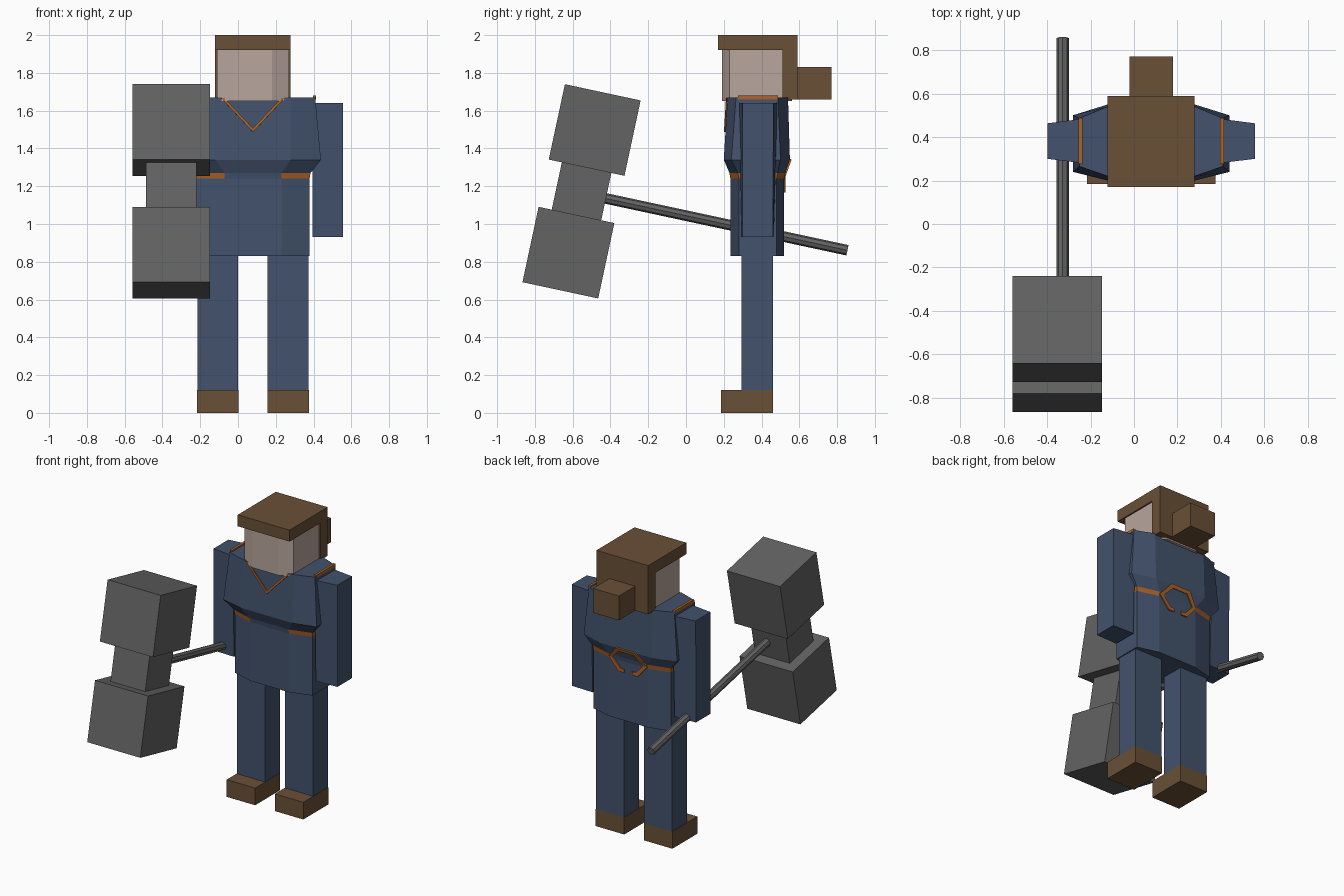
import bpy, bmesh, math
from mathutils import Matrix, Vector

cube = bpy.data.objects.get("Cube")
if cube:
    bpy.data.objects.remove(cube, do_unlink=True)

CX = 0.079  # body centre line


def material(name, rgb):
    m = bpy.data.materials.new(name)
    m.use_nodes = True
    m.diffuse_color = (*rgb, 1)
    m.node_tree.nodes["Principled BSDF"].inputs["Base Color"].default_value = (*rgb, 1)
    return m


BLUE = material("navy cloth", (0.054, 0.084, 0.15))
BROWN = material("brown", (0.144, 0.08, 0.037))
SKIN = material("skin", (0.48, 0.38, 0.34))
ORANGE = material("orange trim", (0.42, 0.125, 0.022))
GREY = material("grey metal", (0.125, 0.125, 0.125))


def finish(name, bm, *mats):
    bmesh.ops.recalc_face_normals(bm, faces=bm.faces)
    mesh = bpy.data.meshes.new(name)
    bm.to_mesh(mesh)
    bm.free()
    obj = bpy.data.objects.new(name, mesh)
    bpy.context.collection.objects.link(obj)
    for m in mats:
        mesh.materials.append(m)
    return obj


def box(name, mat, x, y, z):
    """Box from (min, max) pairs."""
    bm = bmesh.new()
    bmesh.ops.create_cube(bm, size=1)
    for v in bm.verts:
        v.co = Vector([(r[0] + r[1]) / 2 + c * (r[1] - r[0])
                       for c, r in zip(v.co, (x, y, z))])
    return finish(name, bm, mat)


def loft(name, rings, *mats):
    """Closed skin through rings of equal length."""
    bm = bmesh.new()
    rows = [[bm.verts.new(p) for p in ring] for ring in rings]
    for a, b in zip(rows, rows[1:]):
        for i in range(len(a)):
            j = (i + 1) % len(a)
            bm.faces.new((a[i], a[j], b[j], b[i]))
    bm.faces.new(rows[0])
    bm.faces.new(rows[-1])
    return finish(name, bm, *mats)


def octagon(z, half, flat, front, back, side_front, side_back):
    right = [(-flat, front), (-half, side_front), (-half, side_back), (-flat, back)]
    pts = right + [(-x, y) for x, y in reversed(right)]
    return [(CX + x, y, z) for x, y in pts]


def trim(name, outer, inner, depth):
    """Thin painted strip between two lines of (x, z) laid on a surface."""
    bm = bmesh.new()
    a, b = [[bm.verts.new((CX + x, depth(z), z)) for x, z in line]
            for line in (outer, inner)]
    for i in range(len(a) - 1):
        bm.faces.new((a[i], a[i + 1], b[i + 1], b[i]))
    obj = finish(name, bm, ORANGE)
    mod = obj.modifiers.new("thickness", "SOLIDIFY")
    mod.thickness = 0.008
    mod.offset = 0


# Tunic with flared chest and a waist band
torso = loft("tunic", [
    octagon(0.83, 0.30, 0.15, 0.235, 0.52, 0.28, 0.48),
    octagon(1.24, 0.30, 0.15, 0.235, 0.52, 0.28, 0.48),
    octagon(1.27, 0.305, 0.15, 0.23, 0.525, 0.275, 0.485),
    octagon(1.34, 0.36, 0.20, 0.20, 0.55, 0.24, 0.50),
    octagon(1.67, 0.33, 0.20, 0.22, 0.54, 0.265, 0.487),
], BLUE, ORANGE)
for face in torso.data.polygons:
    if 1.24 < face.center.z < 1.27 and abs(face.center.x - CX) > 0.1:
        face.material_index = 1

# Neckline and back buckle
trim("neckline",
     [(-0.17, 1.668), (0, 1.487), (0.17, 1.668)],
     [(-0.152, 1.668), (0, 1.507), (0.152, 1.668)],
     lambda z: 0.196 + (z - 1.34) * 0.06)


def hexagon(w, h, gap):
    half = [(-gap, -h), (-w / 2, -h), (-w, 0), (-w / 2, h)]
    return [(x, 1.255 + z) for x, z in half + [(-x, z) for x, z in reversed(half)]]


trim("back_buckle", hexagon(0.15, 0.088, 0.03), hexagon(0.118, 0.064, 0.03),
     lambda z: 0.524 + max(0, z - 1.255) * 0.36)

# Arms, legs, shoes and shoulder trims
for side, s in (("right", -1), ("left", 1)):
    def span(a, b):
        return sorted((CX + s * a, CX + s * b))

    ix, ox = CX + s * 0.316, CX + s * 0.478
    loft(side + "_arm", [
        [(ix, 0.295, 0.93), (ox, 0.30, 0.93), (ox, 0.46, 0.93), (ix, 0.465, 0.93)],
        [(ix, 0.28, 1.64), (ox, 0.30, 1.64), (ox, 0.463, 1.64), (ix, 0.484, 1.64)],
    ], BLUE)
    box(side + "_leg", BLUE, span(0.078, 0.293), (0.295, 0.46), (0.12, 0.84))
    box(side + "_shoe", BROWN, span(0.076, 0.296), (0.185, 0.46), (0, 0.12))
    box(side + "_shoulder_trim", ORANGE, span(0.317, 0.334), (0.275, 0.487), (1.66, 1.68))

# Head with angled front corners
head = [(-0.19, 0.51), (-0.19, 0.23), (-0.10, 0.19), (0.10, 0.19), (0.19, 0.23),
        (0.19, 0.51), (0.12, 0.56), (-0.12, 0.56)]
loft("head", [[(CX + x, y, z) for x, y in head] for z in (1.65, 1.93)], SKIN)

# Hair: cap and back as one profile, plus a bun
profile = [(0.17, 1.92), (0.51, 1.92), (0.51, 1.66), (0.59, 1.66), (0.59, 2.0), (0.17, 2.0)]
loft("hair", [[(CX + x, y, z) for y, z in profile] for x in (-0.2, 0.2)], BROWN)
box("hair_bun", BROWN, (CX - 0.1, CX + 0.1), (0.58, 0.77), (1.66, 1.83))

# Tilted hammer
tilt = (Matrix.Translation((-0.353, -0.553, 1.173))
        @ Matrix.Rotation(math.radians(-12.1), 4, "X"))
for name, r, low, high in (("hammer_top", 0.205, 0.128, 0.536),
                           ("hammer_neck", 0.134, -0.14, 0.14),
                           ("hammer_bottom", 0.205, -0.536, -0.128)):
    block = box(name, GREY, (-r, r), (-r, r), (low, high))
    block.data.transform(tilt)
bm = bmesh.new()
bmesh.ops.create_cone(bm, cap_ends=True, segments=8, radius1=0.028, radius2=0.028, depth=1.44)
handle = finish("hammer_handle", bm, GREY)
handle.data.transform(tilt @ Matrix.Translation((0.025, 0.722, -0.01))
                      @ Matrix.Rotation(math.radians(90), 4, "X"))
